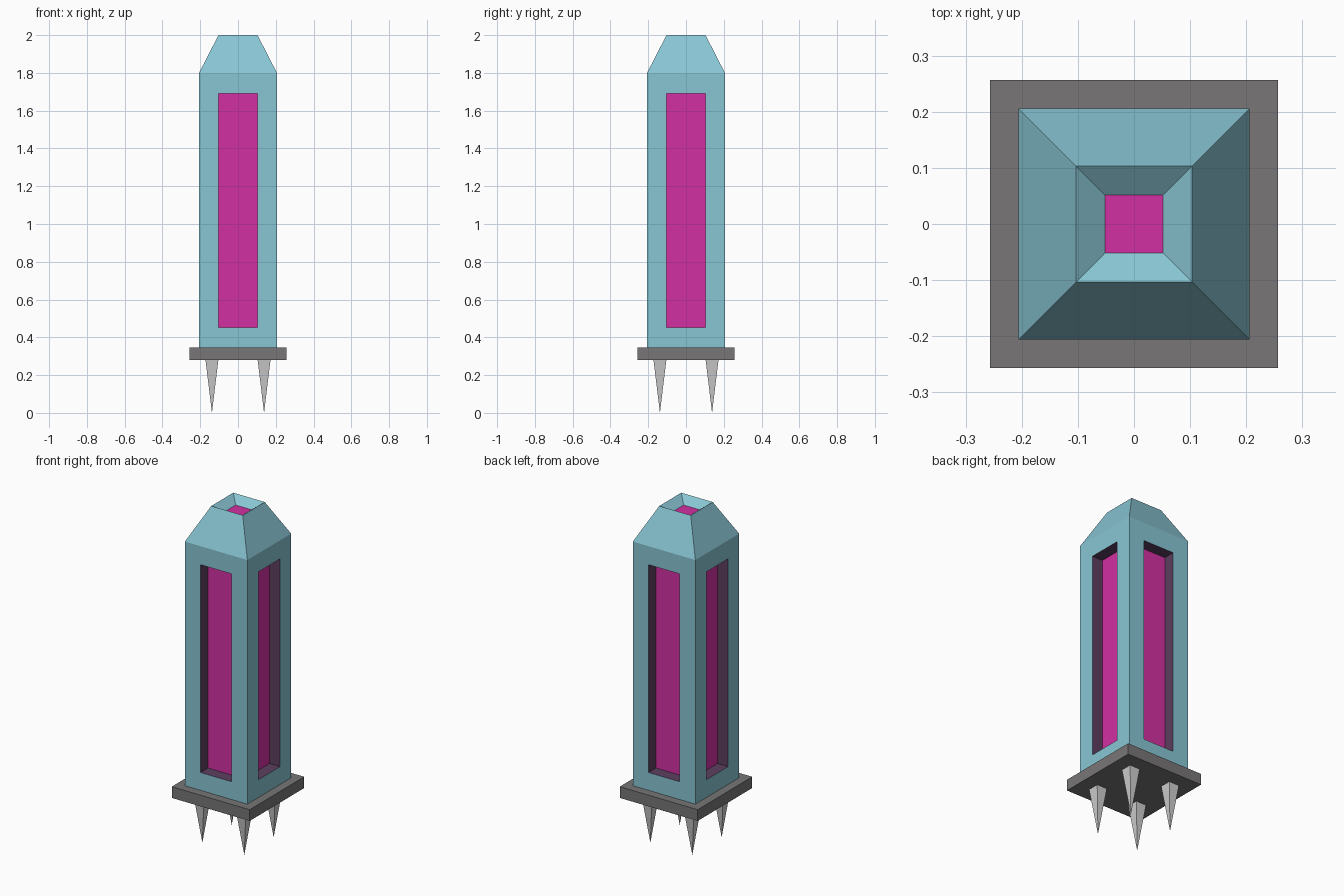
import bpy, bmesh, math

if "Cube" in bpy.data.objects:
    bpy.data.objects.remove(bpy.data.objects["Cube"])


def material(name, rgb):
    m = bpy.data.materials.new(name)
    lin = [(c / 255 / 12.92) if c < 11 else ((c / 255 + 0.055) / 1.055) ** 2.4 for c in rgb]
    m.diffuse_color = (*lin, 1)
    m.use_nodes = True
    m.node_tree.nodes["Principled BSDF"].inputs["Base Color"].default_value = m.diffuse_color
    return m


teal = material("pale teal", (137, 198, 212))
pink = material("glowing magenta", (210, 48, 162))
purple = material("dark purple", (92, 62, 95))
dark_grey = material("dark grey", (120, 118, 119))
light_grey = material("light grey", (206, 205, 206))


def finish(bm, name, mats):
    bmesh.ops.recalc_face_normals(bm, faces=bm.faces)
    me = bpy.data.meshes.new(name)
    bm.to_mesh(me)
    bm.free()
    for m in mats:
        me.materials.append(m)
    ob = bpy.data.objects.new(name, me)
    bpy.context.collection.objects.link(ob)
    return ob


def ring(bm, half, z):
    return [bm.verts.new((sx * half, sy * half, z))
            for sx, sy in ((-1, -1), (1, -1), (1, 1), (-1, 1))]


# Pillar: square shaft, tapered shoulder, funnel in the top with a glowing floor
HALF, BASE, SHOULDER = 0.206, 0.347, 1.80
WIN, WIN_LOW, WIN_HIGH, DEPTH = 0.103, 0.453, 1.69, 0.07
bm = bmesh.new()
rings = [ring(bm, h, z) for h, z in
         ((HALF, BASE), (HALF, SHOULDER), (0.1035, 2.0), (0.052, 1.96))]
bm.faces.new(rings[0])
for low, high in zip(rings[1:], rings[2:]):
    for i in range(4):
        j = (i + 1) % 4
        bm.faces.new((low[i], low[j], high[j], high[i]))
bm.faces.new(rings[-1]).material_index = 1

# Recessed windows on the four sides: frame, reveal and glowing pane
for i in range(4):
    j = (i + 1) % 4
    a = i * math.pi / 2

    def loop(dist):
        pts = ((-WIN, WIN_LOW), (WIN, WIN_LOW), (WIN, WIN_HIGH), (-WIN, WIN_HIGH))
        return [bm.verts.new((u * math.cos(a) + dist * math.sin(a),
                              u * math.sin(a) - dist * math.cos(a), z)) for u, z in pts]

    outer = (rings[0][i], rings[0][j], rings[1][j], rings[1][i])
    rim, back = loop(HALF), loop(HALF - DEPTH)
    for k in range(4):
        n = (k + 1) % 4
        bm.faces.new((outer[k], outer[n], rim[n], rim[k]))
        bm.faces.new((rim[k], rim[n], back[n], back[k])).material_index = 2
    bm.faces.new(back).material_index = 1
finish(bm, "pillar", [teal, pink, purple])

# Base plate
bm = bmesh.new()
bmesh.ops.create_cube(bm, size=1)
bmesh.ops.scale(bm, vec=(0.513, 0.513, 0.067), verts=bm.verts)
bmesh.ops.translate(bm, vec=(0, 0, 0.3135), verts=bm.verts)
finish(bm, "base_plate", [dark_grey])

# Four square ground spikes
for x in (-0.138, 0.138):
    for y in (-0.138, 0.138):
        bm = bmesh.new()
        top = ring(bm, 0.034, 0.28)
        tip = bm.verts.new((0, 0, 0))
        bm.faces.new(top)
        for i in range(4):
            bm.faces.new((top[i], top[(i + 1) % 4], tip))
        bmesh.ops.translate(bm, vec=(x, y, 0), verts=bm.verts)
        finish(bm, "ground_spike", [light_grey])
